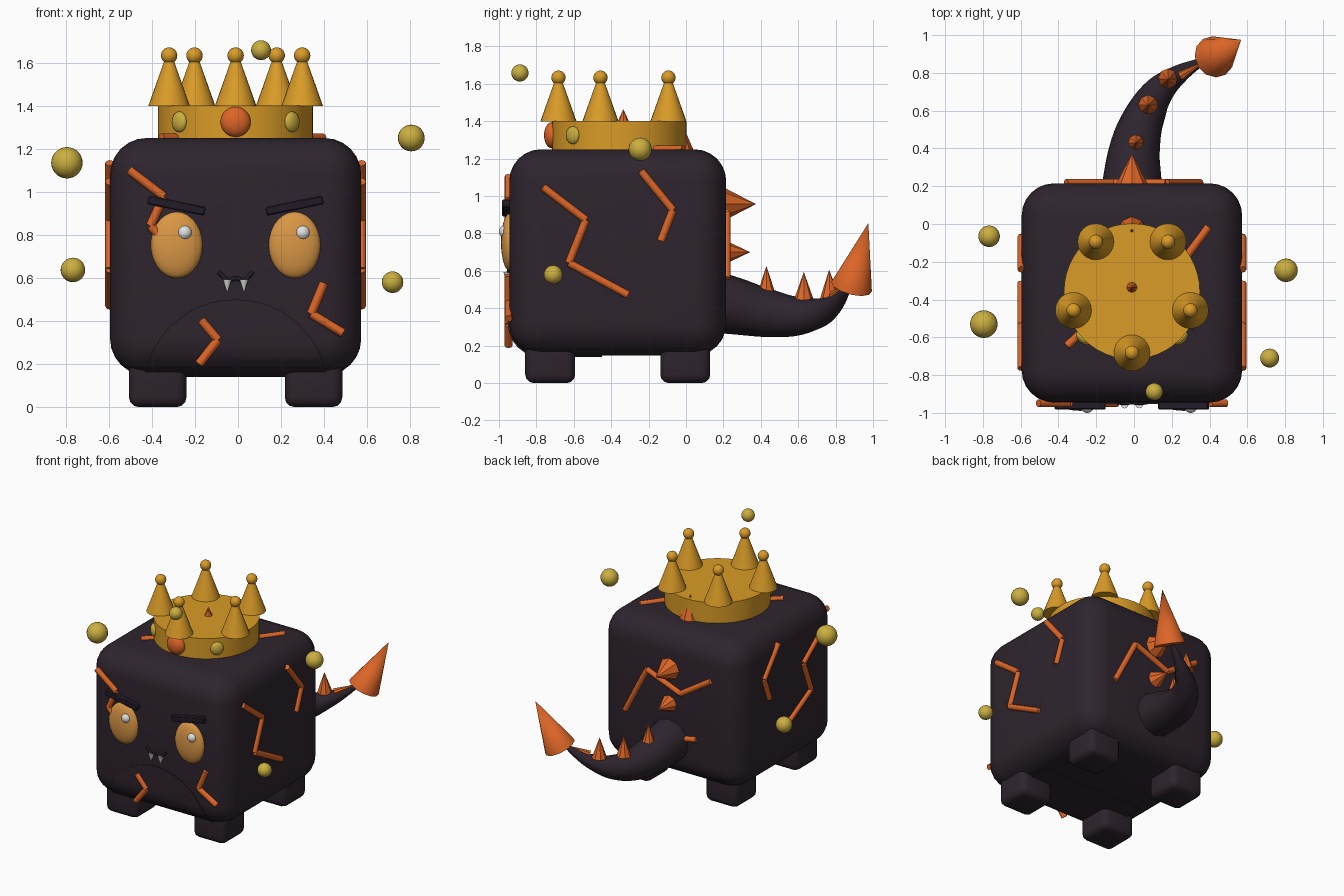
import bpy, bmesh, math
from mathutils import Vector

old = bpy.data.objects.get("Cube")
if old:
    bpy.data.objects.remove(old, do_unlink=True)

CX, CY = -0.011, -0.365          # body axis
BACK, FRONT, TOP = 0.215, -0.945, 1.25


def material(name, rgb, rough=0.6):
    m = bpy.data.materials.new(name)
    m.use_nodes = True
    m.diffuse_color = (*rgb, 1)
    b = m.node_tree.nodes["Principled BSDF"]
    b.inputs["Base Color"].default_value = (*rgb, 1)
    b.inputs["Roughness"].default_value = rough
    return m


DARK = material("dark plum", (0.027, 0.018, 0.027))
BROW = material("deep plum", (0.016, 0.011, 0.02))
ORANGE = material("ember orange", (0.72, 0.13, 0.02))
GOLD = material("crown gold", (0.70, 0.33, 0.02))
AMBER = material("eye amber", (0.70, 0.31, 0.06))
YELLOW = material("orb yellow", (0.60, 0.43, 0.05))
WHITE = material("soft white", (0.75, 0.75, 0.75))


def finish(name, bm, mat, smooth=True, angle=40):
    bmesh.ops.recalc_face_normals(bm, faces=bm.faces)
    me = bpy.data.meshes.new(name)
    bm.to_mesh(me)
    bm.free()
    me.materials.append(mat)
    ob = bpy.data.objects.new(name, me)
    bpy.context.collection.objects.link(ob)
    if smooth:
        bpy.ops.object.select_all(action="DESELECT")
        ob.select_set(True)
        bpy.context.view_layer.objects.active = ob
        bpy.ops.object.shade_smooth_by_angle(angle=math.radians(angle))
    return ob


def box(name, centre, size, mat, bevel, segments=3, tilt=0):
    bm = bmesh.new()
    bmesh.ops.create_cube(bm, size=1)
    bmesh.ops.scale(bm, vec=size, verts=bm.verts)
    bmesh.ops.bevel(bm, geom=bm.edges[:], offset=bevel, segments=segments,
                    profile=0.5, affect="EDGES")
    ob = finish(name, bm, mat)
    ob.location = centre
    ob.rotation_euler.y = tilt
    return ob


def ball(name, centre, radii, mat, turn=0):
    bm = bmesh.new()
    bmesh.ops.create_uvsphere(bm, u_segments=24, v_segments=14, radius=1)
    bmesh.ops.scale(bm, vec=radii, verts=bm.verts)
    ob = finish(name, bm, mat)
    ob.location = centre
    ob.rotation_euler.z = turn
    return ob


def cone_into(bm, a, b, r1, r2, sides):
    a, b = Vector(a), Vector(b)
    d = b - a
    vs = bmesh.ops.create_cone(bm, cap_ends=True, segments=sides, radius1=r1,
                               radius2=r2, depth=d.length)["verts"]
    bmesh.ops.rotate(bm, verts=vs, cent=(0, 0, 0),
                     matrix=d.to_track_quat("Z", "Y").to_matrix())
    bmesh.ops.translate(bm, verts=vs, vec=(a + b) / 2)


def cone(name, a, b, r1, r2, sides, mat, smooth=False):
    bm = bmesh.new()
    cone_into(bm, a, b, r1, r2, sides)
    return finish(name, bm, mat, smooth)


def sticks(name, points, r, mat):
    bm = bmesh.new()
    for a, b in zip(points, points[1:]):
        cone_into(bm, a, b, r, r, 8)
    return finish(name, bm, mat, True, 50)


# Body and feet
size = Vector((1.167, 1.16, 1.103))
centre = (CX, CY, 0.6985)
box("body", centre, size, DARK, 0.17, 6)
for sx, side in ((-1, "right"), (1, "left")):
    for sy, end in ((-1, "front"), (1, "back")):
        box(f"{end}_{side}_foot", (CX + sx * 0.362, CY + sy * 0.361, 0.15),
            (0.267, 0.267, 0.3), DARK, 0.045)

# Belly panel: thin shell of the body inside a round outline
belly = box("belly_panel", centre, size + Vector((0.014,) * 3), DARK, 0.176, 6)
cutter = cone("belly_cutter", (CX, -1.2, 0.07), (CX, -0.45, 0.07),
              0.43, 0.43, 48, DARK)
cutter.hide_render = True
cutter.hide_viewport = False
mod = belly.modifiers.new("round_outline", "BOOLEAN")
mod.operation = "INTERSECT"
mod.solver = "EXACT"
mod.object = cutter
bpy.context.view_layer.objects.active = belly
bpy.ops.object.modifier_apply(modifier=mod.name)
bpy.data.objects.remove(cutter, do_unlink=True)

# Face
for s, side in ((-1, "right"), (1, "left")):
    x = CX + s * 0.274
    ball(f"{side}_eye", (x, -0.943, 0.753), (0.121, 0.046, 0.154), AMBER)
    ball(f"{side}_eye_glint", (x + 0.037, -0.968, 0.81),
         (0.034, 0.032, 0.034), WHITE)
    box(f"{side}_brow", (x, -0.953, 0.936), (0.27, 0.06, 0.042), BROW, 0.006, 1,
        -s * math.radians(11.5))
    fang = CX + s * 0.039
    cone(f"{side}_fang", (fang, -0.955, 0.592), (fang, -0.958, 0.535),
         0.021, 0.002, 10, WHITE, True)
    sticks(f"{side}_mouth_line", [(CX, -0.945, 0.6), (CX + s * 0.04, -0.95, 0.585),
                                  (CX + s * 0.08, -0.945, 0.628)], 0.01, BROW)

# Glowing cracks on each face of the body
front_cracks = [[(-0.507, 1.102), (-0.345, 0.978), (-0.407, 0.842), (-0.35, 0.78)],
                [(-0.172, 0.405), (-0.093, 0.312), (-0.181, 0.2)],
                [(0.4, 0.577), (0.34, 0.433), (0.488, 0.344)]]
side_cracks = [[(-0.765, 1.048), (-0.535, 0.872), (-0.626, 0.642), (-0.31, 0.471)],
               [(-0.241, 1.134), (-0.07, 0.925), (-0.134, 0.76)]]
back_cracks = [[(0.35, 0.56), (0.17, 0.91), (-0.11, 0.8), (-0.36, 0.96)],
               [(-0.24, 0.49), (-0.08, 0.46)]]
top_cracks = [[(-0.355, -0.645), (-0.2, -0.5)], [(0.395, -0.015), (0.25, -0.21)]]
R = 0.021
for i, c in enumerate(front_cracks):
    sticks(f"front_crack_{i}", [(x, FRONT - 0.004, z) for x, z in c], R, ORANGE)
for i, c in enumerate(side_cracks):
    for s, side in ((-1, "right"), (1, "left")):
        sticks(f"{side}_crack_{i}", [(CX + s * 0.585, y, z) for y, z in c], R, ORANGE)
for i, c in enumerate(back_cracks):
    sticks(f"back_crack_{i}", [(x, BACK + 0.003, z) for x, z in c], R, ORANGE)
for i, c in enumerate(top_cracks):
    sticks(f"top_crack_{i}", [(x, y, TOP) for x, y in c], R, ORANGE)

# Crown: band, five points with beads, three gems
KY = -0.357
cone("crown_band", (CX, KY, 1.23), (CX, KY, 1.402), 0.36, 0.36, 48, GOLD, True)
for i in range(5):
    a = math.radians(-90 + 72 * i)
    x, y = CX + 0.325 * math.cos(a), KY + 0.325 * math.sin(a)
    cone(f"crown_point_{i}", (x, y, 1.398), (x, y, 1.615), 0.097, 0.02, 24, GOLD, True)
    ball(f"crown_bead_{i}", (x, y, 1.633), (0.038,) * 3, GOLD)
ball("front_gem", (CX, KY - 0.36, 1.325), (0.07, 0.042, 0.07), ORANGE)
for s, side in ((-1, "right"), (1, "left")):
    a = math.radians(46.5) * s
    ball(f"{side}_gem", (CX + 0.36 * math.sin(a), KY - 0.36 * math.cos(a), 1.325),
         (0.045, 0.025, 0.048), YELLOW, a)

# Tail: tapered tube along a curve
path = [(-0.01, 0.1, 0.44, 0.165), (-0.01, 0.22, 0.42, 0.157),
        (0.01, 0.43, 0.375, 0.13), (0.06, 0.58, 0.357, 0.107),
        (0.13, 0.70, 0.372, 0.082), (0.22, 0.78, 0.412, 0.055),
        (0.32, 0.84, 0.475, 0.03), (0.40, 0.875, 0.54, 0.012)]
cu = bpy.data.curves.new("tail", "CURVE")
cu.dimensions = "3D"
cu.bevel_depth = 1
cu.bevel_resolution = 4
cu.resolution_u = 6
cu.use_fill_caps = True
sp = cu.splines.new("BEZIER")
sp.bezier_points.add(len(path) - 1)
for p, (x, y, z, r) in zip(sp.bezier_points, path):
    p.co = (x, y, z)
    p.radius = r
    p.handle_left_type = p.handle_right_type = "AUTO"
cu.materials.append(DARK)
bpy.context.collection.objects.link(bpy.data.objects.new("tail", cu))
cone("tail_tip", (0.425, 0.885, 0.515), (0.567, 0.975, 0.855), 0.112, 0, 12,
     ORANGE, True)

# Spine spikes from the top of the body down to the tail
spikes = [((CX, -0.335, 1.24), (CX, -0.335, 1.465), 0.1),
          ((CX, -0.035, 1.235), (CX, -0.035, 1.42), 0.08),
          ((CX, 0.2, 0.957), (CX, 0.374, 0.957), 0.09),
          ((CX, 0.2, 0.7), (CX, 0.343, 0.7), 0.068),
          ((0.01, 0.43, 0.485), (0.01, 0.43, 0.627), 0.046),
          ((0.075, 0.63, 0.445), (0.075, 0.63, 0.594), 0.053),
          ((0.18, 0.77, 0.455), (0.18, 0.765, 0.606), 0.053),
          ((0.25, 0.785, 0.47), (0.38, 0.865, 0.53), 0.025)]
for i, (a, b, r) in enumerate(spikes):
    cone(f"spine_spike_{i}", a, b, r, 0, 8, ORANGE)

# Floating orbs
orbs = [(-0.795, -0.53, 1.135, 0.073), (0.805, -0.245, 1.25, 0.062),
        (-0.767, -0.065, 0.637, 0.057), (0.718, -0.71, 0.58, 0.05),
        (0.107, -0.888, 1.658, 0.046)]
for i, (x, y, z, r) in enumerate(orbs):
    ball(f"floating_orb_{i}", (x, y, z), (r, r, r), YELLOW)
